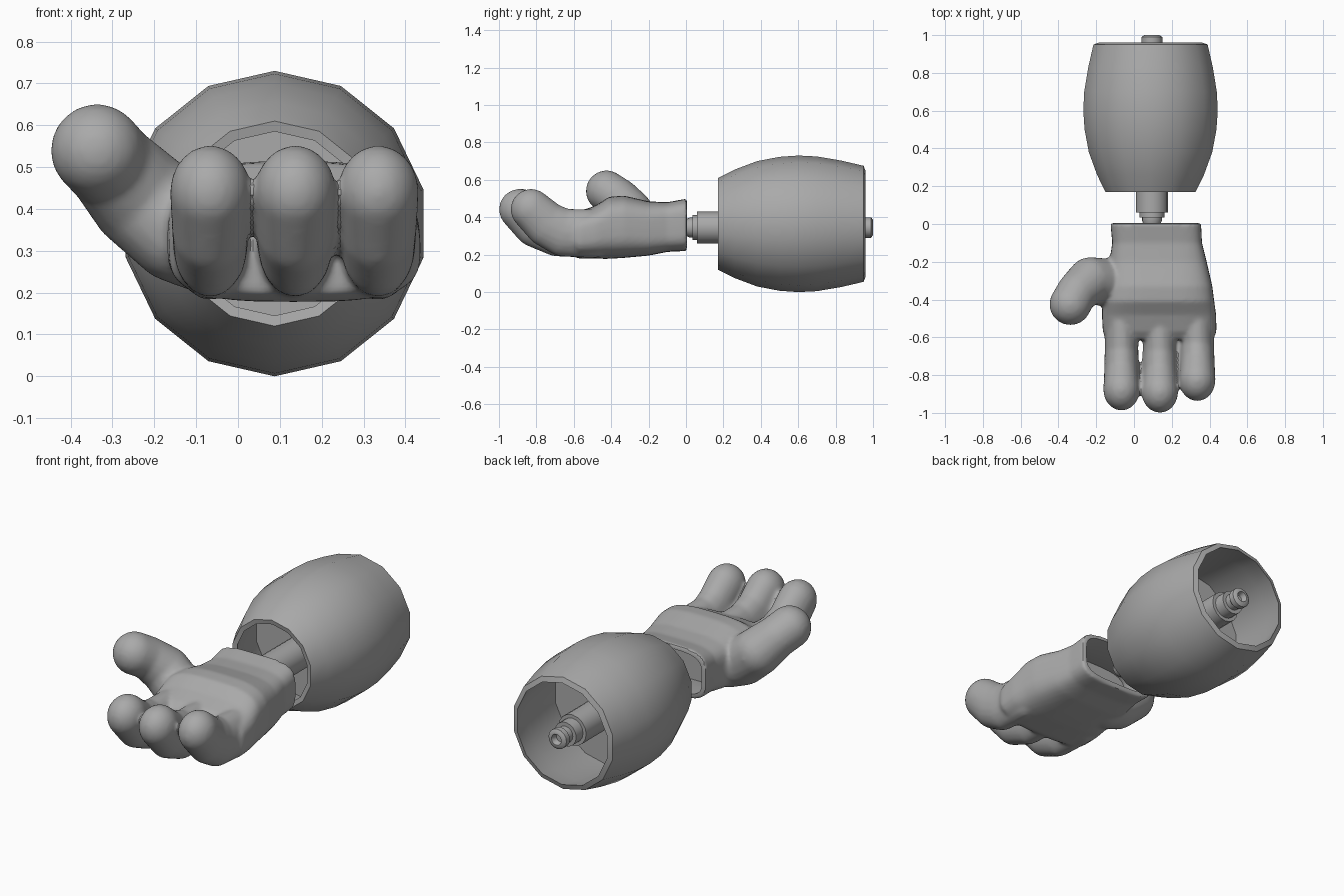
import bpy, bmesh, math
from mathutils import Vector

cube = bpy.data.objects.get("Cube")
if cube:
    bpy.data.objects.remove(cube)

grey = bpy.data.materials.new("plain grey")
grey.use_nodes = True
grey.diffuse_color = (0.4, 0.4, 0.4, 1)
grey.node_tree.nodes["Principled BSDF"].inputs["Base Color"].default_value = (0.4, 0.4, 0.4, 1)


def finish(name, bm):
    bmesh.ops.recalc_face_normals(bm, faces=bm.faces[:])
    mesh = bpy.data.meshes.new(name)
    bm.to_mesh(mesh)
    bm.free()
    mesh.materials.append(grey)
    obj = bpy.data.objects.new(name, mesh)
    bpy.context.collection.objects.link(obj)
    return obj


def smooth(obj, degrees):
    bpy.ops.object.select_all(action='DESELECT')
    obj.select_set(True)
    bpy.context.view_layer.objects.active = obj
    bpy.ops.object.shade_smooth_by_angle(angle=math.radians(degrees))


def loft(bm, rings):
    """Bridge matching rings of points and cap both ends."""
    loops = [[bm.verts.new(p) for p in ring] for ring in rings]
    for a, b in zip(loops, loops[1:]):
        for i in range(len(a)):
            j = (i + 1) % len(a)
            bm.faces.new((a[i], a[j], b[j], b[i]))
    bm.faces.new(loops[0])
    bm.faces.new(loops[-1][::-1])


def lathe(name, profile, sides, cx, cz):
    """Turn (y, radius) pairs around an axis along y."""
    bm = bmesh.new()
    angles = [math.pi / 2 + math.tau * i / sides for i in range(sides)]
    loft(bm, [[(cx + r * math.cos(a), y, cz + r * math.sin(a)) for a in angles]
              for y, r in profile])
    obj = finish(name, bm)
    smooth(obj, 35)
    return obj


def section(y, x0, x1, z0, z1, power, inset=0.0, n=40):
    """Rounded rectangular cross-section at depth y."""
    def axis(v):
        return math.copysign(abs(v) ** (2 / power), v)
    ring = []
    for i in range(n):
        a = math.tau * i / n
        ring.append(((x0 + x1) / 2 + ((x1 - x0) / 2 - inset) * axis(math.cos(a)), y,
                     (z0 + z1) / 2 + ((z1 - z0) / 2 - inset) * axis(math.sin(a))))
    return ring


def limb(bm, joints):
    """Hull together neighbouring ellipsoids: (x, y, z, radius, width factor)."""
    ball = bmesh.new()
    bmesh.ops.create_icosphere(ball, subdivisions=3, radius=1)
    unit = [v.co.copy() for v in ball.verts]
    ball.free()
    for pair in zip(joints, joints[1:]):
        verts = [bm.verts.new(Vector((x, y, z)) + Vector((u.x * r * w, u.y * r, u.z * r)))
                 for x, y, z, r, w in pair for u in unit]
        hull = bmesh.ops.convex_hull(bm, input=verts)
        inner = {g for g in hull["geom_interior"] + hull["geom_unused"]
                 if isinstance(g, bmesh.types.BMVert)}
        bmesh.ops.delete(bm, geom=list(inner), context='VERTS')


# Forearm: barrel shell, open at both ends, with a dividing wall inside
lathe("forearm_shell", [
    (0.47, 0.03), (0.47, 0.31), (0.3, 0.275), (0.175, 0.22), (0.17, 0.245),
    (0.26, 0.29), (0.38, 0.335), (0.5, 0.358), (0.6, 0.365), (0.7, 0.36),
    (0.83, 0.338), (0.95, 0.31), (0.96, 0.282), (0.83, 0.312), (0.55, 0.335),
    (0.55, 0.03)], 14, 0.0875, 0.365)

# Connecting rod with stepped ends and a socket at the back
lathe("connecting_rod", [
    (-0.015, 0.03), (-0.01, 0.042), (0.02, 0.053), (0.035, 0.053), (0.035, 0.066),
    (0.06, 0.066), (0.06, 0.085), (0.86, 0.085), (0.86, 0.066), (0.92, 0.066),
    (0.92, 0.045), (0.95, 0.045), (0.96, 0.055), (0.99, 0.055), (1.0, 0.04),
    (1.0, 0.03), (0.97, 0.02)], 16, 0.095, 0.345)

# Palm: lofted from cuff to knuckles
hand_bm = bmesh.new()
palm = [(0.005, -0.125, 0.355, 0.22, 0.5, 4), (-0.1, -0.115, 0.36, 0.215, 0.48, 4),
        (-0.2, -0.13, 0.385, 0.195, 0.485, 3.5), (-0.33, -0.15, 0.415, 0.183, 0.515, 3.2),
        (-0.41, -0.165, 0.425, 0.178, 0.51, 3.2), (-0.48, -0.17, 0.435, 0.178, 0.465, 3.2),
        (-0.57, -0.165, 0.437, 0.178, 0.43, 3.2), (-0.61, -0.15, 0.42, 0.2, 0.4, 3)]
loft(hand_bm, [section(*s) for s in palm])

# Three curled fingers
for x, reach in ((-0.066, 0.0), (0.137, -0.012), (0.335, 0.05)):
    limb(hand_bm, [(x, -0.5, 0.312, 0.13, 0.68), (x, -0.68 + reach / 2, 0.318, 0.128, 0.7),
                   (x, -0.79 + reach, 0.36, 0.122, 0.76), (x, -0.878 + reach, 0.442, 0.11, 0.88)])

# Thumb
limb(hand_bm, [(-0.05, -0.3, 0.32, 0.13, 1), (-0.14, -0.31, 0.35, 0.128, 1),
               (-0.23, -0.3, 0.425, 0.125, 1), (-0.3, -0.36, 0.5, 0.11, 1),
               (-0.337, -0.425, 0.54, 0.111, 1)])
hand_source = finish("hand_source", hand_bm)

# Cavity inside the cuff
cavity_bm = bmesh.new()
cuff = palm[:3]
rings = [section(0.05, *cuff[0][1:], inset=0.025)]
rings += [section(*s, inset=0.025) for s in cuff]
loft(cavity_bm, rings)
cavity = finish("cuff_cutter", cavity_bm)
cavity.hide_render = True

# Fuse palm, fingers and thumb into one soft skin, then hollow the cuff
remesh = hand_source.modifiers.new("fuse", 'REMESH')
remesh.mode = 'VOXEL'
remesh.voxel_size = 0.011
soften = hand_source.modifiers.new("soften", 'SMOOTH')
soften.factor = 0.5
soften.iterations = 6
cut = hand_source.modifiers.new("hollow", 'BOOLEAN')
cut.operation = 'DIFFERENCE'
cut.solver = 'EXACT'
cut.object = cavity
graph = bpy.context.evaluated_depsgraph_get()
skin = bpy.data.meshes.new_from_object(hand_source.evaluated_get(graph))
skin.materials.clear()
skin.materials.append(grey)
for face in skin.polygons:
    face.material_index = 0
hand = bpy.data.objects.new("hand", skin)
bpy.context.collection.objects.link(hand)
for helper in (hand_source, cavity):
    bpy.data.objects.remove(helper)
smooth(hand, 40)
